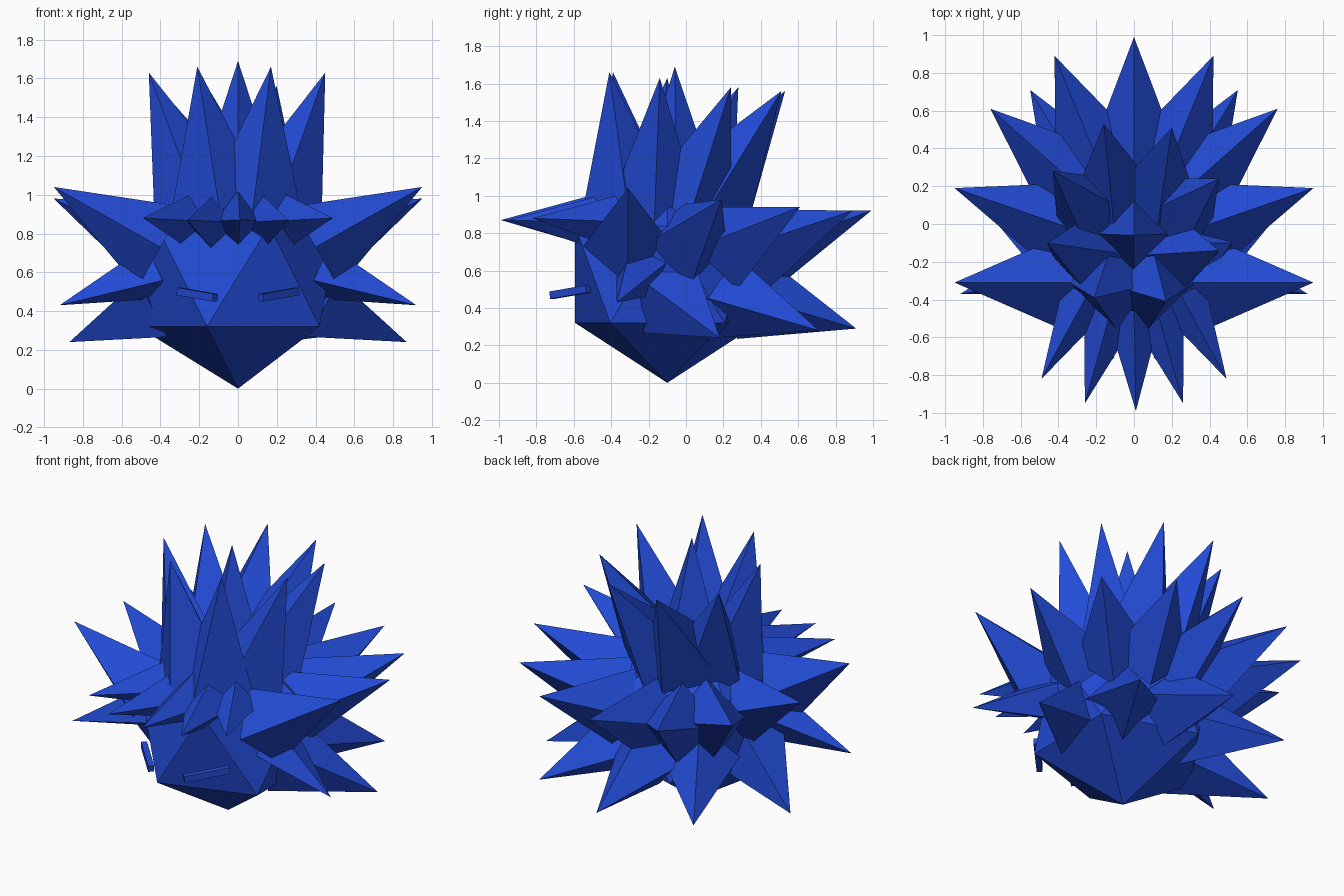
import bpy
import math
from mathutils import Vector, Matrix

if "Cube" in bpy.data.objects:
    bpy.data.objects.remove(bpy.data.objects["Cube"])

blue = bpy.data.materials.new("royal_blue")
blue.diffuse_color = (0.016, 0.07, 0.66, 1)
blue.use_nodes = True
blue.node_tree.nodes["Principled BSDF"].inputs["Base Color"].default_value = blue.diffuse_color


def finish(name):
    obj = bpy.context.object
    obj.name = name
    obj.data.materials.append(blue)
    return obj


def spike(name, base, tip, radius, twist=0):
    """Four-sided spike from base centre to tip, one corner facing up (or back)."""
    base, tip = Vector(base), Vector(tip)
    axis = (tip - base).normalized()
    guide = Vector((0, 1, 0)) if axis.z > 0.75 else Vector((0, 0, 1))
    side = guide.cross(axis).normalized()
    up = axis.cross(side)
    length = (tip - base).length
    bpy.ops.mesh.primitive_cone_add(vertices=4, radius1=radius, radius2=0, depth=length)
    obj = finish(name)
    rot = Matrix((side, up, axis)).transposed().to_4x4()
    obj.data.transform(Matrix.Translation((base + tip) / 2) @ rot
                       @ Matrix.Rotation(-math.radians(twist), 4, 'Z'))


def spike_pair(name, base, tip, radius, twist=0):
    for label, s in (("right", 1), ("left", -1)):
        spike(f"{name}_{label}", (s * base[0], base[1], base[2]),
              (s * tip[0], tip[1], tip[2]), radius, s * twist)


# Head
bpy.ops.mesh.primitive_ico_sphere_add(subdivisions=1, radius=0.58, location=(0, -0.1, 0.58))
finish("head")

# Slanted eyes following the face
for label, s in (("right", 1), ("left", -1)):
    bpy.ops.mesh.primitive_cube_add(size=1)
    eye = finish(f"eye_{label}")
    eye.data.transform(Matrix.Translation((s * 0.21, -0.62, 0.485))
                       @ Matrix.Rotation(s * math.radians(46), 4, 'Z')
                       @ Matrix.Rotation(-s * math.radians(7), 4, 'Y')
                       @ Matrix.Diagonal((0.27, 0.035, 0.04, 1)))

# Crown of upright spikes
crown = [
    ((0, -0.05, 0.94), (0, -0.06, 1.69)),
    ((-0.10, -0.31, 0.95), (-0.21, -0.39, 1.66)),
    ((0.08, -0.31, 0.95), (0.17, -0.41, 1.66)),
    ((-0.20, -0.17, 0.93), (-0.46, -0.10, 1.63)),
    ((0.20, -0.17, 0.93), (0.45, -0.14, 1.63)),
    ((-0.18, 0.02, 0.95), (-0.43, 0.28, 1.58)),
    ((0.19, 0.01, 0.95), (0.45, 0.24, 1.58)),
    ((-0.08, 0.13, 0.99), (-0.16, 0.53, 1.56)),
    ((0.09, 0.13, 0.99), (0.20, 0.51, 1.56)),
]
for i, (base, tip) in enumerate(crown):
    spike(f"crown_spike_{i + 1}", base, tip, 0.245)

# Fringe over the face
spike("fringe_centre", (0, -0.46, 0.865), (0.01, -0.99, 0.87), 0.15)
spike_pair("fringe_inner", (0.12, -0.45, 0.855), (0.26, -0.95, 0.87), 0.15)
spike_pair("fringe_outer", (0.25, -0.38, 0.86), (0.49, -0.82, 0.88), 0.14)

# Spikes around the sides and back
spike_pair("side_front_upper", (0.40, -0.31, 0.73), (0.95, -0.31, 1.04), 0.24)
spike_pair("side_rear_upper", (0.40, 0.0, 0.74), (0.95, 0.19, 0.98), 0.23)
spike_pair("back_corner_upper", (0.32, 0.22, 0.72), (0.76, 0.61, 0.94), 0.235)
spike_pair("back_upper", (0.20, 0.35, 0.71), (0.42, 0.89, 0.92), 0.235)
spike("back_centre_upper", (0, 0.37, 0.70), (0, 0.99, 0.92), 0.235)
spike_pair("side_front_lower", (0.44, -0.24, 0.60), (0.92, -0.37, 0.43), 0.15, -17)
spike_pair("side_rear_lower", (0.38, -0.09, 0.46), (0.87, 0.18, 0.24), 0.235, 28)
spike_pair("back_corner_lower", (0.25, 0.21, 0.46), (0.55, 0.71, 0.28), 0.23)
spike("back_centre_lower", (0, 0.34, 0.46), (0, 0.91, 0.29), 0.235)
